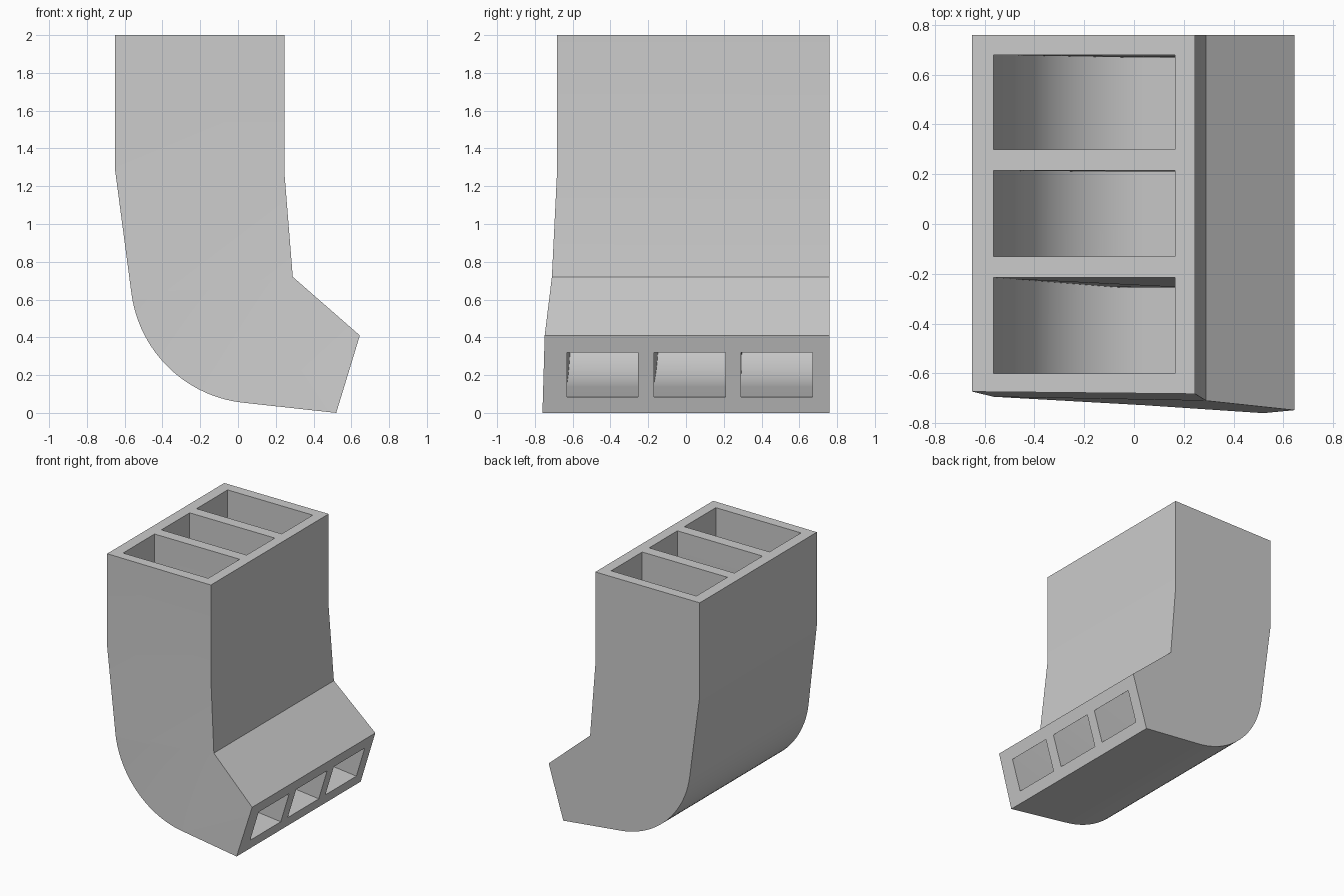
import bpy, bmesh
from math import sin, cos, radians

cube = bpy.data.objects.get("Cube")
if cube:
    bpy.data.objects.remove(cube, do_unlink=True)

grey = bpy.data.materials.new("plain grey")
grey.use_nodes = True
colour = (0.6, 0.6, 0.6, 1)
grey.diffuse_color = colour
grey.node_tree.nodes["Principled BSDF"].inputs["Base Color"].default_value = colour


def bend(radius, steps=24):
    """Rounded elbow shared by the shell and the ducts, as (x, z)."""
    angles = [radians(188 + 76.7 * i / steps) for i in range(steps + 1)]
    return [(0.10 + radius * cos(a), 0.72 + radius * sin(a)) for a in angles]


def prism(name, profile, front, back):
    """Side profile spanned between two y positions that vary along it."""
    bm = bmesh.new()
    f = [bm.verts.new((x, front(x, z), z)) for x, z in profile]
    b = [bm.verts.new((x, back(x, z), z)) for x, z in profile]
    n = len(profile)
    for i in range(n):
        j = (i + 1) % n
        bm.faces.new((f[i], f[j], b[j], b[i]))
    caps = [bm.faces.new(f[::-1]), bm.faces.new(b)]
    bm.normal_update()
    bmesh.ops.triangulate(bm, faces=caps)
    bmesh.ops.recalc_face_normals(bm, faces=bm.faces)
    if bm.calc_volume(signed=True) < 0:
        bmesh.ops.reverse_faces(bm, faces=bm.faces)
    mesh = bpy.data.meshes.new(name)
    bm.to_mesh(mesh)
    bm.free()
    mesh.materials.append(grey)
    obj = bpy.data.objects.new(name, mesh)
    bpy.context.collection.objects.link(obj)
    return obj


# Outer shell, its front side leaning out towards the outlet
def shell_front(x, z):
    if z > 1:
        return -0.68 - 0.01 * x
    if x > 0.25:
        return {0.72: -0.71, 0.41: -0.748}.get(z, -0.76)
    return -0.695 - 0.056 * (x + 0.55)


shell = prism("duct_shell",
              [(-0.65, 2), (-0.65, 1.28)] + bend(0.67) +
              [(0.52, 0), (0.645, 0.41), (0.29, 0.72), (0.245, 1.28), (0.245, 2)],
              shell_front, lambda x, z: 0.76)

# Three ducts running from the top openings to the outlet face
duct_profile = ([(-0.565, 2.1), (-0.565, 1.28)] + bend(0.585) +
                [(0.545, 0.083), (0.63, 0.074), (0.665, 0.278), (0.62, 0.318),
                 (0.205, 0.69), (0.165, 1.28), (0.165, 2.1)])


def wall(top, outlet):
    def y(x, z):
        t = 0 if z > 1 else min(max((x + 0.56) / 0.5, 0), 1)
        return top + (outlet - top) * t
    return y


ducts = [((-0.60, -0.63), (-0.215, -0.255)),
         ((-0.13, -0.17), (0.215, 0.21)),
         ((0.30, 0.29), (0.68, 0.67))]
bpy.context.view_layer.objects.active = shell
for near, far in ducts:
    cutter = prism("duct_cutter", duct_profile, wall(*near), wall(*far))
    cutter.hide_render = True
    mod = shell.modifiers.new("duct", 'BOOLEAN')
    mod.operation = 'DIFFERENCE'
    mod.solver = 'EXACT'
    mod.object = cutter
    bpy.context.view_layer.update()
    bpy.ops.object.modifier_apply(modifier=mod.name)
    bpy.data.objects.remove(cutter, do_unlink=True)

# Smooth elbow with crisp corners
bpy.ops.object.select_all(action='DESELECT')
shell.select_set(True)
bpy.ops.object.shade_smooth_by_angle(angle=radians(20))
